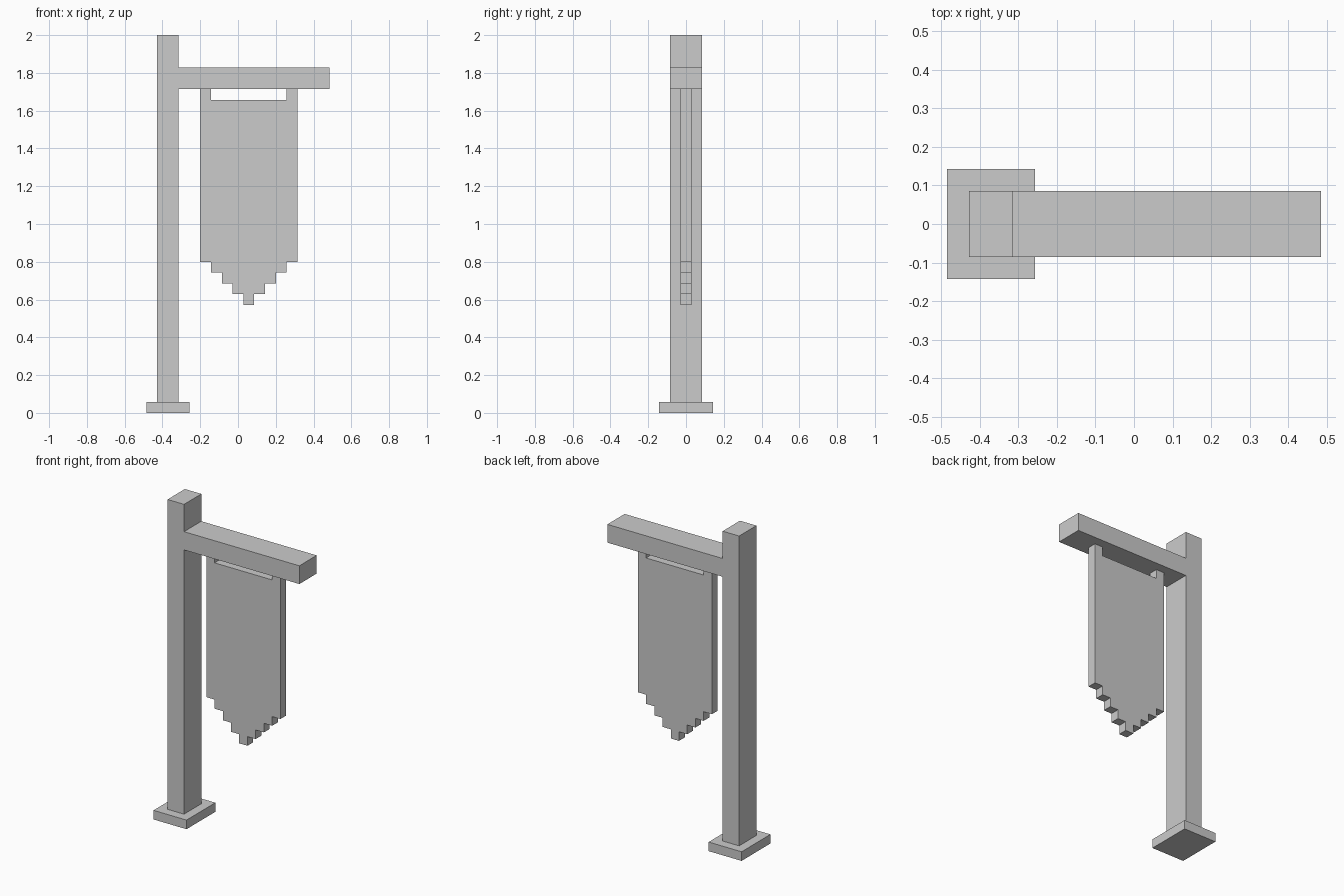
import bpy, bmesh

if "Cube" in bpy.data.objects:
    bpy.data.objects.remove(bpy.data.objects["Cube"])

U = 2 / 35  # one block of the model's grid


def extruded_profile(name, points, depth):
    """Extrude an (x, z) outline in block units, centred on y = 0."""
    bm = bmesh.new()
    verts = [bm.verts.new((x * U, -depth * U / 2, z * U)) for x, z in points]
    face = bm.faces.new(verts)
    result = bmesh.ops.extrude_face_region(bm, geom=[face])
    moved = [g for g in result["geom"] if isinstance(g, bmesh.types.BMVert)]
    bmesh.ops.translate(bm, verts=moved, vec=(0, depth * U, 0))
    bmesh.ops.recalc_face_normals(bm, faces=bm.faces)
    mesh = bpy.data.meshes.new(name)
    bm.to_mesh(mesh)
    bm.free()
    obj = bpy.data.objects.new(name, mesh)
    bpy.context.collection.objects.link(obj)
    return obj


# Foot plate
extruded_profile("base", [(-8.5, 0), (-4.5, 0), (-4.5, 1), (-8.5, 1)], 5)

# Upright post with its side arm
extruded_profile("post_and_arm", [
    (-7.5, 1), (-5.5, 1), (-5.5, 30), (8.5, 30),
    (8.5, 32), (-5.5, 32), (-5.5, 35), (-7.5, 35)], 3)

# Hanging banner: right half with stepped point and top tab, then mirrored
half = []
for i in range(5):
    half += [(0.5 + i, 10 + i), (0.5 + i, 11 + i)]
half[-1] = (4.5, 30)
half += [(3.5, 30), (3.5, 29)]
outline = half + [(-x, z) for x, z in reversed(half)]
extruded_profile("banner", [(x + 1, z) for x, z in outline], 1)
